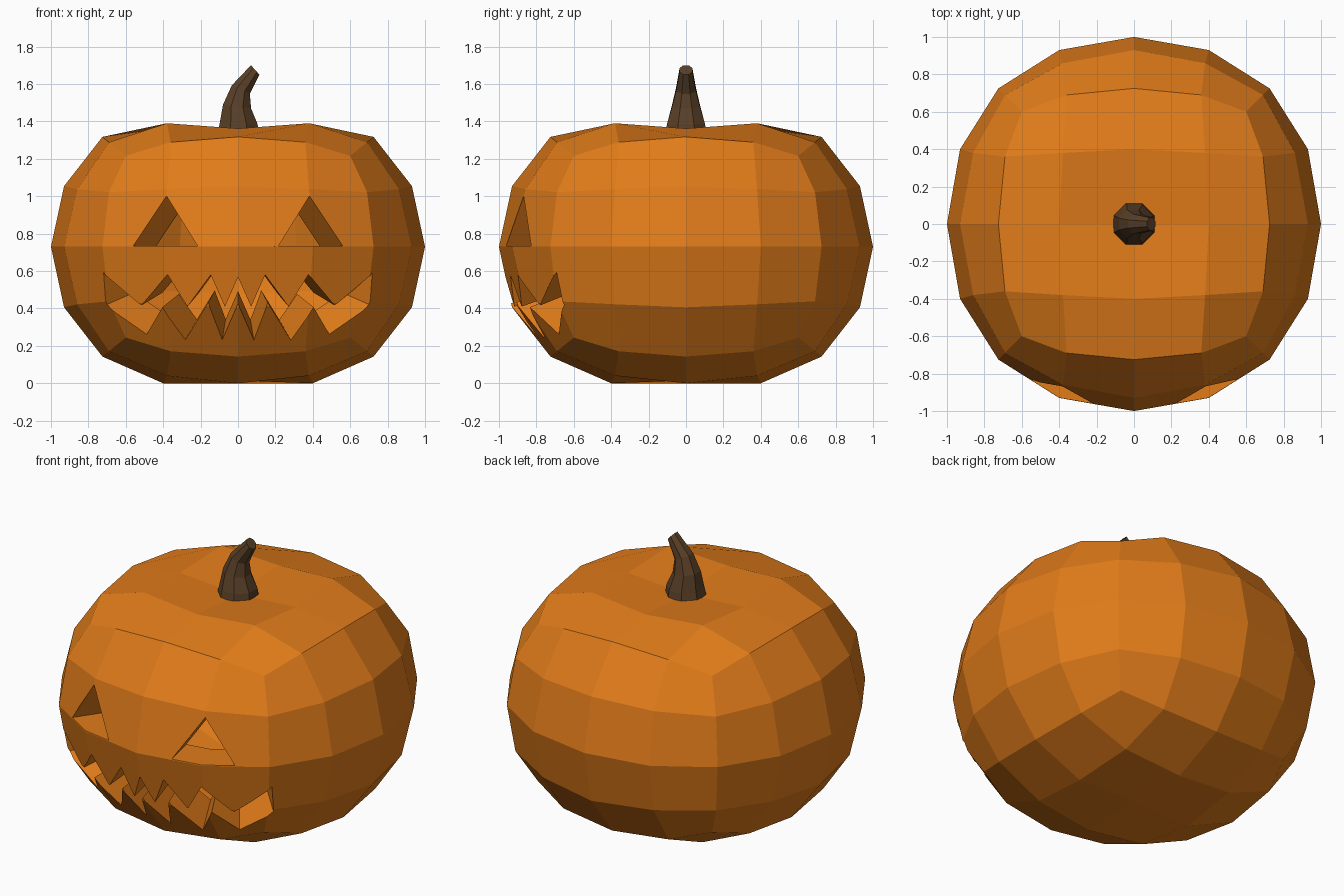
import bpy, bmesh
from math import sqrt, cos, sin, pi, radians
from mathutils import Vector

if "Cube" in bpy.data.objects:
    bpy.data.objects.remove(bpy.data.objects["Cube"])

CENTRE = Vector((0, 0, 0.73))
SQUASH = 0.81


def material(name, rgb):
    m = bpy.data.materials.new(name)
    m.diffuse_color = (*rgb, 1)
    m.use_nodes = True
    m.node_tree.nodes["Principled BSDF"].inputs["Base Color"].default_value = m.diffuse_color
    return m


def to_object(name, bm, mat):
    bmesh.ops.recalc_face_normals(bm, faces=bm.faces)
    me = bpy.data.meshes.new(name)
    bm.to_mesh(me)
    bm.free()
    me.materials.append(mat)
    ob = bpy.data.objects.new(name, me)
    bpy.context.collection.objects.link(ob)
    return ob


orange = material("pumpkin_skin", (0.75, 0.2, 0.01))
brown = material("stem_bark", (0.1, 0.05, 0.02))

# Rounded position of each cube-grid point, keyed by its (large, middle, small) offsets
ROUND = {(2, 0, 0): (1, 0, 0), (2, 1, 0): (0.93, 0.4, 0), (2, 2, 0): (0.725, 0.725, 0),
         (2, 1, 1): (0.86, 0.38, 0.38), (2, 2, 1): (0.69, 0.69, 0.36), (2, 2, 2): (0.6, 0.6, 0.6)}
# Flattened, dimpled heights around the two poles
TOP = {0: 1.335, 1: 1.362, 2: 1.39}
BOTTOM = {0: 0.015, 1: 0.0, 2: 0.04}


def pumpkin(name, scale):
    bm = bmesh.new()
    bmesh.ops.create_cube(bm, size=4)
    bmesh.ops.subdivide_edges(bm, edges=bm.edges[:], cuts=3, use_grid_fill=True)
    for v in bm.verts:
        k = [round(c) for c in v.co]
        a = [abs(c) for c in k]
        key = tuple(sorted(a, reverse=True))
        size = dict(zip(key, ROUND[key]))
        p = Vector([size[abs(c)] * (1 if c >= 0 else -1) for c in k])
        p.z = CENTRE.z + p.z * SQUASH
        if a[2] == 2 and max(a[:2]) < 2:
            p.z = (TOP if k[2] > 0 else BOTTOM)[a[0] + a[1]]
        v.co = CENTRE + (p - CENTRE) * scale
    return to_object(name, bm, orange)


def radial_cutter(name, outline):
    # Front-view outline swept along rays from the pumpkin's centre
    bm = bmesh.new()
    rings = []
    for k in (0.6, 1.3):
        ring = []
        for x, z in outline:
            h = z - CENTRE.z
            y = -sqrt(1 - x * x - (h / SQUASH) ** 2)
            ring.append(bm.verts.new(CENTRE + k * Vector((x, y, h))))
        rings.append(ring)
    inner, outer = rings
    n = len(outline)
    for i in range(n):
        j = (i + 1) % n
        bm.faces.new((inner[i], inner[j], outer[j], outer[i]))
    caps = [bm.faces.new(inner[::-1]), bm.faces.new(outer)]
    bmesh.ops.recalc_face_normals(bm, faces=bm.faces)
    bmesh.ops.triangulate(bm, faces=caps)
    return to_object(name, bm, orange)


# Carved face outlines
eye = [(0.38, 1.0), (0.56, 0.735), (0.22, 0.735)]
upper = [(0.07, 0.41), (0.15, 0.575), (0.27, 0.41), (0.38, 0.58), (0.51, 0.42), (0.71, 0.595)]
lower = [(0.68, 0.43), (0.48, 0.27), (0.40, 0.41), (0.28, 0.235), (0.16, 0.43), (0.085, 0.23)]
half = upper + lower
mouth = [(0, 0.565)] + half + [(0, 0.43)] + [(-x, z) for x, z in reversed(half)]

# Hollow shell with eyes and mouth cut through
body = pumpkin("pumpkin_body", 1.0)
cutters = [pumpkin("hollow_cutter", 0.78),
           radial_cutter("eye_cutter_right", eye),
           radial_cutter("eye_cutter_left", [(-x, z) for x, z in eye]),
           radial_cutter("mouth_cutter", mouth)]
for c in cutters:
    c.hide_render = True
    mod = body.modifiers.new(c.name, 'BOOLEAN')
    mod.operation = 'DIFFERENCE'
    mod.solver = 'EXACT'
    mod.object = c
bpy.context.view_layer.update()
carved = bpy.data.meshes.new_from_object(
    body.evaluated_get(bpy.context.evaluated_depsgraph_get()))
body.modifiers.clear()
body.data = carved
for c in cutters:
    bpy.data.objects.remove(c)

# Bent, tapering eight-sided stem: x, z, radius, tilt
bm = bmesh.new()
prev = None
for x, z, r, tilt in [(0, 1.33, 0.115, 0), (0.003, 1.385, 0.105, 0), (-0.005, 1.48, 0.078, 8),
                      (0.015, 1.57, 0.055, 25), (0.092, 1.675, 0.035, 48)]:
    t = radians(tilt)
    ring = []
    for i in range(8):
        a = 2 * pi * (i + 0.5) / 8
        u = r * cos(a) * 1.05
        ring.append(bm.verts.new((x + u * cos(t), r * sin(a) * 1.05, z - u * sin(t))))
    if prev:
        for i in range(8):
            j = (i + 1) % 8
            bm.faces.new((prev[i], prev[j], ring[j], ring[i]))
    else:
        bm.faces.new(ring[::-1])
    prev = ring
bm.faces.new(prev)
to_object("stem", bm, brown)
